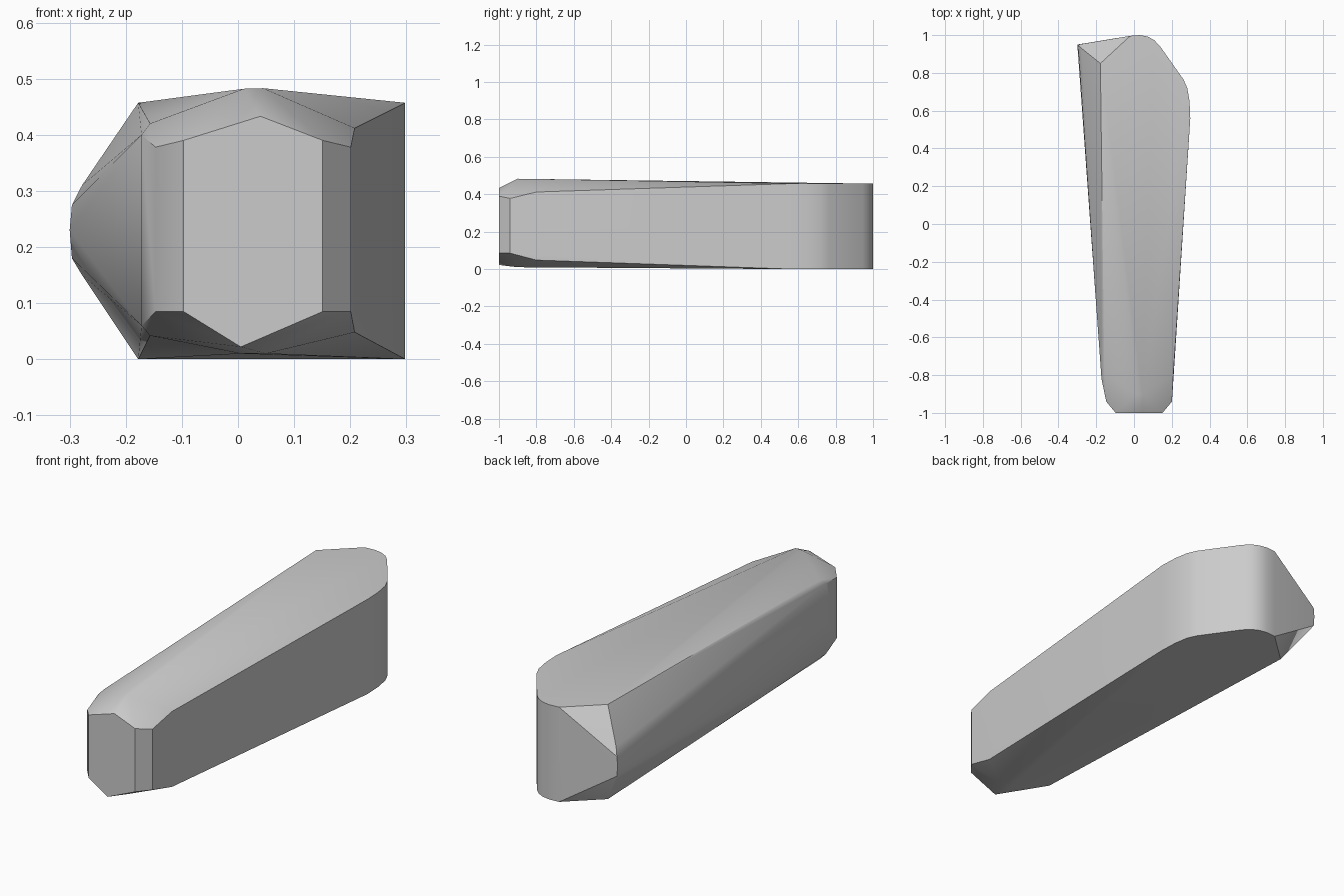
import bpy, bmesh, math

if "Cube" in bpy.data.objects:
    bpy.data.objects.remove(bpy.data.objects["Cube"], do_unlink=True)

stone = bpy.data.materials.new("plain_grey")
stone.use_nodes = True
grey = (0.6, 0.6, 0.6, 1)
stone.diffuse_color = grey
stone.node_tree.nodes["Principled BSDF"].inputs["Base Color"].default_value = grey

# Rear outline: upright wall, same at top and bottom
wall = [(0.298, 0.56), (0.294, 0.65), (0.282, 0.72), (0.262, 0.765),
        (0.135, 0.945), (0.105, 0.975), (0.07, 0.993), (0.03, 1.0),
        (-0.02, 0.996), (-0.178, 0.85)]
points = [(x, y, z) for x, y in wall for z in (0, 0.457)]

# Rear side wedge
points += [(-0.296, 0.95, 0.18), (-0.3, 0.95, 0.23), (-0.296, 0.95, 0.275),
           (-0.278, 0.93, 0.31), (-0.278, 0.93, 0.15)]

# Blunt front end: face, corner chamfers, shoulders
for x, y, low, high in [(-0.097, -1, 0.085, 0.39), (0.151, -1, 0.085, 0.39),
                        (-0.147, -0.94, 0.085, 0.378), (0.201, -0.94, 0.085, 0.378),
                        (0.208, -0.8, 0.048, 0.412), (-0.172, -0.82, 0.06, 0.4),
                        (-0.157, -0.8, 0.042, 0.42)]:
    points += [(x, y, low), (x, y, high)]

# Crown and keel ridges at the front
points += [(0.04, -1, 0.433), (0.005, -1, 0.022),
           (0.01, -0.9, 0.482), (0.045, -0.9, 0.483),
           (0.005, -0.9, 0.01), (0.05, -0.9, 0.01)]

# Skin the points as one solid
bm = bmesh.new()
for p in points:
    bm.verts.new(p)
hull = bmesh.ops.convex_hull(bm, input=bm.verts)
loose = [v for v in bm.verts if not v.link_faces]
bmesh.ops.delete(bm, geom=loose, context="VERTS")
bmesh.ops.dissolve_limit(bm, angle_limit=math.radians(1),
                         verts=bm.verts, edges=bm.edges)
bmesh.ops.recalc_face_normals(bm, faces=bm.faces)
mesh = bpy.data.meshes.new("tapered_block")
bm.to_mesh(mesh)
bm.free()
mesh.materials.append(stone)
block = bpy.data.objects.new("tapered_block", mesh)
bpy.context.collection.objects.link(block)

bpy.context.view_layer.objects.active = block
block.select_set(True)
bpy.ops.object.shade_smooth_by_angle(angle=math.radians(30))
